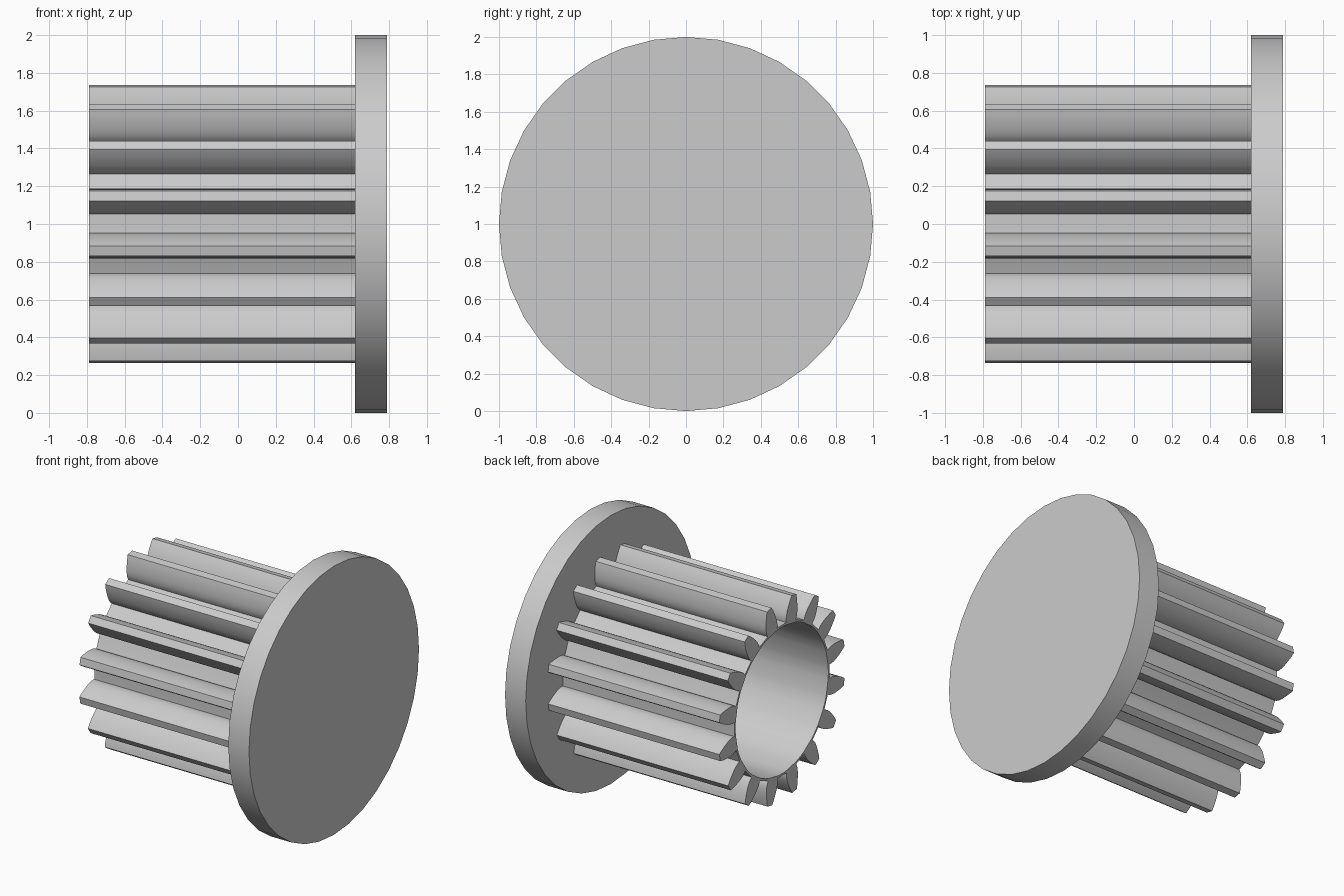
import bpy
import bmesh
from math import sin, cos, pi, radians

if "Cube" in bpy.data.objects:
    bpy.data.objects.remove(bpy.data.objects["Cube"], do_unlink=True)

grey = bpy.data.materials.new("plain_grey")
grey.use_nodes = True
colour = (0.6, 0.6, 0.6, 1)
grey.diffuse_color = colour
grey.node_tree.nodes["Principled BSDF"].inputs["Base Color"].default_value = colour

TEETH = 16
PITCH = 2 * pi / TEETH
X_OPEN, X_FLANGE, X_END = -0.79, 0.62, 0.79
HOLE_R, ROOT_R = 0.545, 0.56
# Tooth flank from root to tip: (radius, half width)
FLANK = [(ROOT_R, 0.057), (0.58, 0.063), (0.605, 0.065), (0.64, 0.061),
         (0.68, 0.051), (0.715, 0.04), (0.745, 0.027)]


def finish(obj, angle=30):
    obj.data.materials.append(grey)
    bpy.ops.object.select_all(action="DESELECT")
    obj.select_set(True)
    bpy.context.view_layer.objects.active = obj
    bpy.ops.object.shade_smooth_by_angle(angle=radians(angle))


def point(radius, angle, side=0.0):
    # Point at a radius along a spoke, moved sideways; the axis is x
    return (radius * cos(angle) - side * sin(angle),
            1 + radius * sin(angle) + side * cos(angle))


# Toothed sleeve: one open end, the other closed by the flange
bm = bmesh.new()


def edge_pair(yz):
    return [bm.verts.new((x, *yz)) for x in (X_OPEN, X_FLANGE)]


outer, ring = [], []
for i in range(TEETH):
    a = (i + 0.5) * PITCH - radians(0.25)
    tooth = [edge_pair(point(r, a, -w)) for r, w in FLANK]
    tooth += [edge_pair(point(r, a, w)) for r, w in reversed(FLANK)]
    half = FLANK[0][1] / ROOT_R
    gaps = [half + (PITCH - 2 * half) * k / 3 for k in (1, 2)]
    valley = [edge_pair(point(ROOT_R, a + g)) for g in gaps]
    bore = [edge_pair(point(HOLE_R, a + g)) for g in [-half, half] + gaps]
    outer += tooth + valley
    ring += list(zip([tooth[0], tooth[-1]] + valley, bore))
    bm.faces.new([p[0] for p in tooth])

for j, p in enumerate(outer):
    q = outer[(j + 1) % len(outer)]
    bm.faces.new((p[0], p[1], q[1], q[0]))
for j, (root, bore) in enumerate(ring):
    root2, bore2 = ring[(j + 1) % len(ring)]
    bm.faces.new((root[0], root2[0], bore2[0], bore[0]))
    bm.faces.new((bore[0], bore2[0], bore2[1], bore[1]))
bmesh.ops.recalc_face_normals(bm, faces=bm.faces)
mesh = bpy.data.meshes.new("toothed_sleeve")
bm.to_mesh(mesh)
bm.free()
sleeve = bpy.data.objects.new("toothed_sleeve", mesh)
bpy.context.collection.objects.link(sleeve)
finish(sleeve)

# Solid end flange
bpy.ops.mesh.primitive_cylinder_add(
    vertices=36, radius=1, depth=X_END - X_FLANGE,
    location=((X_FLANGE + X_END) / 2, 0, 1), rotation=(0, pi / 2, 0))
flange = bpy.context.object
flange.name = "end_flange"
finish(flange)
